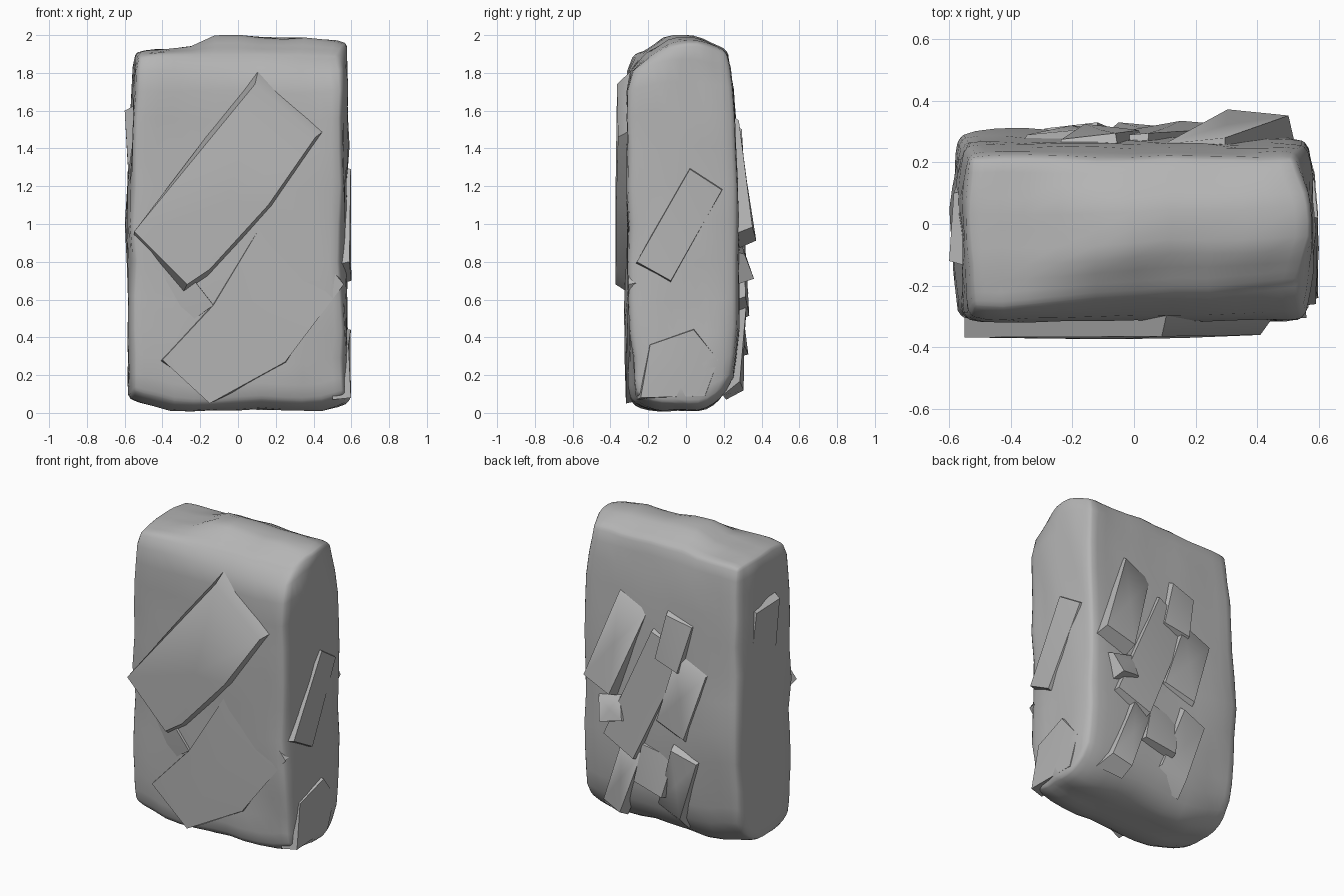
import bpy, bmesh, math
from mathutils import Vector, noise

if "Cube" in bpy.data.objects:
    bpy.data.objects.remove(bpy.data.objects["Cube"])

stone = bpy.data.materials.new("dark_stone")
stone.diffuse_color = (.46, .46, .46, 1)
stone.use_nodes = True
stone.node_tree.nodes["Principled BSDF"].inputs["Base Color"].default_value = stone.diffuse_color


def finish(name, bm, angle):
    bmesh.ops.recalc_face_normals(bm, faces=bm.faces)
    mesh = bpy.data.meshes.new(name)
    bm.to_mesh(mesh)
    bm.free()
    mesh.materials.append(stone)
    obj = bpy.data.objects.new(name, mesh)
    bpy.context.collection.objects.link(obj)
    bpy.ops.object.select_all(action='DESELECT')
    obj.select_set(True)
    bpy.context.view_layer.objects.active = obj
    bpy.ops.object.shade_smooth_by_angle(angle=math.radians(angle))
    return obj


def lerp_profile(points, t):
    for (a, va), (b, vb) in zip(points, points[1:]):
        if t <= b:
            return va + (vb - va) * max(0, t - a) / (b - a)
    return points[-1][1]


def clamp(x, lo, hi):
    return max(lo, min(hi, x))


def bump(x, z, cx, cz, radius):
    return math.exp(-((x - cx) ** 2 + (z - cz) ** 2) / radius ** 2)


# Main slab: rough block with domed top, uneven bottom and bulging faces
TOP = [(-.57, 1.92), (-.27, 1.93), (-.15, 2.0), (.02, 2.0), (.2, 1.975), (.37, 1.985), (.58, 1.955)]
BOTTOM = [(-.57, .07), (-.45, .04), (-.32, .0), (.15, .02), (.43, .01), (.58, .05)]
FRONT = [(0, -.29), (.1, -.305), (1.1, -.31), (1.8, -.315), (1.9, -.30), (2, -.26)]
BACK = [(0, .19), (.12, .25), (.3, .27), (1.2, .275), (1.6, .26), (1.8, .245), (2, .215)]
LEFT = [(0, .575), (.3, .59), (1, .59), (1.5, .575), (2, .56)]
RIGHT = [(0, .585), (.3, .585), (1.3, .58), (1.7, .585), (2, .56)]
bm = bmesh.new()
bmesh.ops.create_cube(bm, size=2)
bmesh.ops.subdivide_edges(bm, edges=bm.edges, cuts=13, use_grid_fill=True)
half, r = Vector((.58, .29, .98)), .04
for v in bm.verts:
    p = Vector([math.sin(c * math.pi / 2) * h for c, h in zip(v.co, half)])
    core = Vector([clamp(c, r - h, h - r) for c, h in zip(p, half)])
    d = p - core
    if d.length > 0:
        p = core + d.normalized() * r
    n = noise.noise_vector(p * 3.4) + noise.noise_vector(p * 8) * .5
    fx, fy, fz = p.x / half.x, p.y / half.y, p.z / half.z
    z = 1 + fz * .98
    y0, y1 = lerp_profile(FRONT, z), lerp_profile(BACK, z)
    b, t = lerp_profile(BOTTOM, p.x), lerp_profile(TOP, p.x)
    # dome the top, lift the bottom's edges and lean the top right corner back
    rim = clamp((abs(fy) - .35) / .65, 0, 1)
    t += (1.9 - t) * rim * (1 if fy < 0 else .8)
    b += (.05 if fy < 0 else .09) * rim ** 2
    y0 += .07 * clamp((z - 1.86) / .1, 0, 1) * clamp(p.x + .4, 0, 1)
    # swell behind the back flakes
    y1 += .035 * bump(p.x, z, -.38, .75, .25) + .015 * bump(p.x, z, .1, .6, .45)
    side = lerp_profile(RIGHT if fx > 0 else LEFT, z) * (1 - .05 * fy ** 2)
    v.co = (fx * side + n.x * .02,
            y0 + (y1 - y0) * (fy + 1) / 2 + n.y * .01,
            b + (t - b) * (fz + 1) / 2 + n.z * .012)
    # chipped lower right front corner
    if p.x > .25 and z < .5 and p.y < 0:
        v.co.y += .03 * min(1, (p.x - .25) * 5) * min(1, (.5 - z) * 4)
finish("stone_block", bm, 45)

SIDES = {
    "front": (lambda u, v, d: (u, -d, v), -.55, .55),
    "back": (lambda u, v, d: (u, d, v), -.53, .53),
    "right": (lambda u, v, d: (d, u, v), -.27, .21),
    "left": (lambda u, v, d: (-d, u, v), -.27, .21),
}


# Raised flake: outline points are (across, height, distance from centre plane)
def flake(name, side, outline, spread=1.06, depth=.09):
    place, lo, hi = SIDES[side]
    n = len(outline)
    cu, cv, cd = [sum(p[k] for p in outline) / n for k in range(3)]
    bm = bmesh.new()
    outer = [bm.verts.new(place(*p)) for p in outline]
    inner = [bm.verts.new(place(clamp(cu + (u - cu) * spread, lo, hi),
                                clamp(cv + (v - cv) * spread, .07, 1.9),
                                min(d, cd) - depth)) for u, v, d in outline]
    mid = bm.verts.new(place(cu, cv, cd + .006))
    for i in range(n):
        j = (i + 1) % n
        bm.faces.new((outer[i], outer[j], mid))
        bm.faces.new((outer[i], inner[i], inner[j], outer[j]))
    bm.faces.new(inner[::-1])
    finish(name, bm, 50)


# Front flakes
flake("front_upper_flake", "front", [(.09, 1.74, .365), (.41, 1.46, .36), (.16, 1.1, .37),
      (-.15, .76, .372), (-.27, .68, .372), (-.55, .96, .368)], 1.14)
flake("front_lower_flake", "front", [(-.40, .28, .325), (-.15, .05, .318), (.25, .27, .315),
      (.56, .68, .305), (.2, 1.12, .302), (-.13, .57, .328)], 1.1)
flake("front_left_flake", "front", [(-.27, .75, .327), (-.13, .57, .326), (-.3, .45, .295),
      (-.52, .8, .29)], 1.05)

# Back flakes: centre, width, length, lean, outer distance at top and bottom, spread
BACK_FLAKES = [
    ("back_upper_right_flake", .30, 1.23, .21, .6, 20, .27, .362, 1.2),
    ("back_upper_middle_flake", -.11, 1.33, .18, .31, 14, .285, .315, 1.3),
    ("back_long_flake", .10, .94, .25, .82, 24, .285, .325, 1.12),
    ("back_middle_flake", -.17, .98, .22, .46, 18, .30, .31, 1.35),
    ("back_lower_right_flake", .26, .35, .14, .44, 20, .31, .295, 1.4),
    ("back_small_flake", .03, .46, .22, .26, 12, .290, .32, 1.2),
    ("back_lower_middle_flake", -.14, .41, .18, .42, 18, .32, .285, 1.4),
]
for name, x, z, w, l, lean, top, bottom, spread in BACK_FLAKES:
    a = math.radians(lean)
    pts = []
    for i, j in ((-1, -1), (1, -1), (1, 1), (-1, 1)):
        u, v = i * w / 2, j * l / 2
        d = (top if j > 0 else bottom) + .01 * i * j
        pts.append((x + u * math.cos(a) - v * math.sin(a),
                    z + u * math.sin(a) + v * math.cos(a), d))
    flake(name, "back", pts, spread)
flake("back_spur", "back", [(.27, .88, .30), (.42, .84, .31), (.38, .71, .36), (.24, .74, .33)], 1.5)

# Side flakes
flake("right_flake", "right", [(.02, 1.29, .597), (.19, 1.18, .58), (-.08, .70, .6), (-.26, .80, .59)], 1.1)
flake("right_base_flake", "right", [(-.19, .36, .585), (.04, .44, .597), (.17, .28, .585), (.1, .09, .585),
      (-.24, .08, .598)], 1.1)
flake("left_upper_flake", "left", [(-.12, 1.6, .6), (.1, 1.58, .585), (.15, 1.2, .57), (-.1, 1.1, .57)], 1.25)
